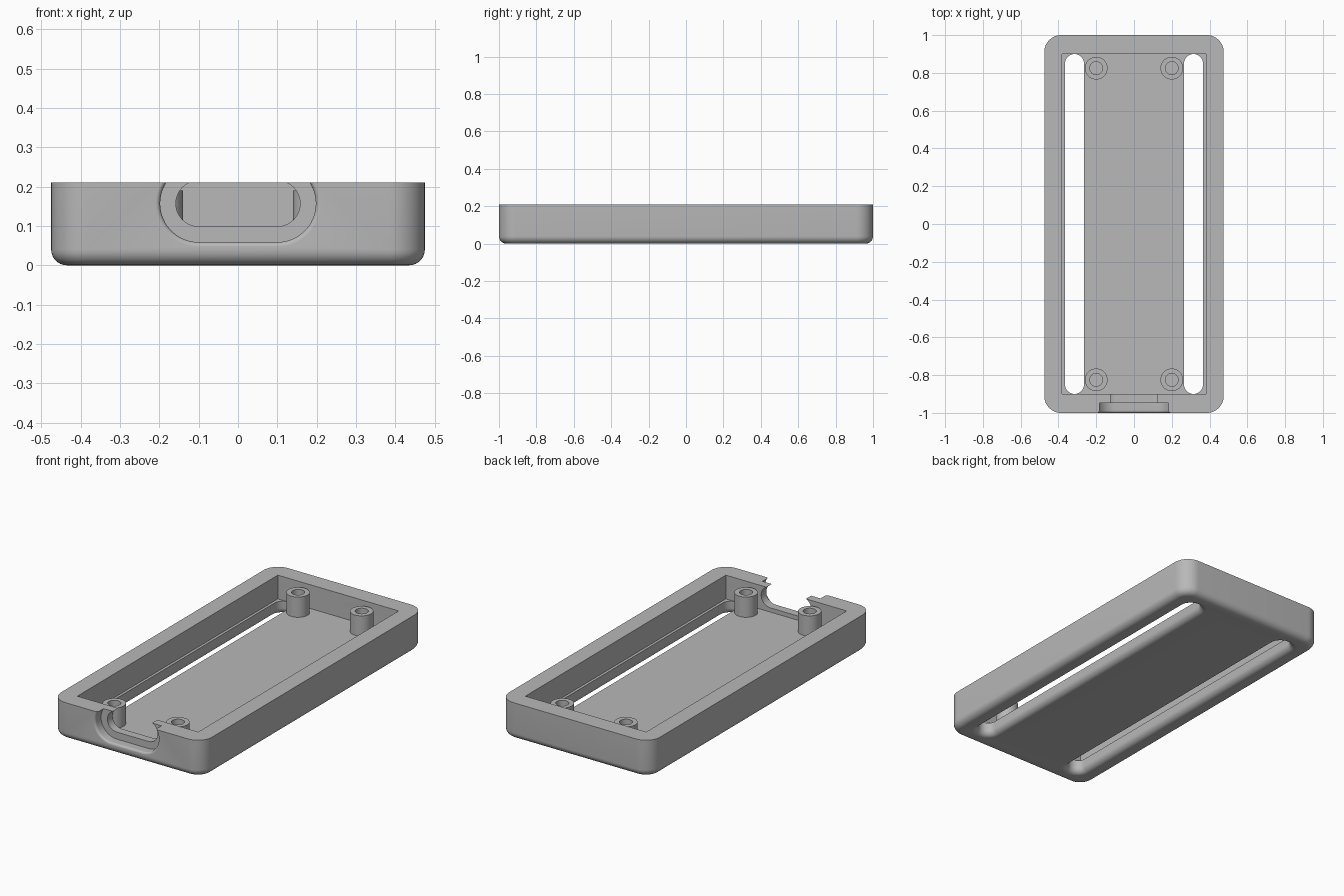
import bpy, bmesh, math
from mathutils import Matrix, Vector

if "Cube" in bpy.data.objects:
    bpy.data.objects.remove(bpy.data.objects["Cube"])

HX, HY, H, FLOOR = 0.475, 1.0, 0.21, 0.075

grey = bpy.data.materials.new("plain grey")
grey.use_nodes = True
colour = (0.48, 0.48, 0.48, 1)
grey.diffuse_color = colour
grey.node_tree.nodes["Principled BSDF"].inputs["Base Color"].default_value = colour


def outline(hx, hy, r, seg=12):
    """Rounded rectangle, counter-clockwise."""
    pts = []
    for k, (sx, sy) in enumerate([(1, 1), (-1, 1), (-1, -1), (1, -1)]):
        for i in range(seg + 1):
            a = math.pi / 2 * (k + i / seg)
            pts.append((sx * (hx - r) + r * math.cos(a), sy * (hy - r) + r * math.sin(a)))
    return pts


def loft(name, hx, hy, r, stations, matrix=Matrix()):
    """Solid through rounded rectangles, each station = (height, outline growth)."""
    bm = bmesh.new()
    rings = [[bm.verts.new((x, y, z)) for x, y in outline(hx + g, hy + g, r + g)]
             for z, g in stations]
    for a, b in zip(rings, rings[1:]):
        for i in range(len(a)):
            j = (i + 1) % len(a)
            bm.faces.new((a[i], a[j], b[j], b[i]))
    bm.faces.new(rings[0][::-1])
    bm.faces.new(rings[-1])
    bmesh.ops.remove_doubles(bm, verts=bm.verts, dist=1e-5)
    bmesh.ops.recalc_face_normals(bm, faces=bm.faces)
    bm.transform(matrix)
    mesh = bpy.data.meshes.new(name)
    bm.to_mesh(mesh)
    bm.free()
    obj = bpy.data.objects.new(name, mesh)
    bpy.context.collection.objects.link(obj)
    mesh.materials.append(grey)
    return obj


def fillet(radius, sign, steps=8):
    """Quarter-round stations from the outer face inwards."""
    out = []
    for i in range(steps + 1):
        a = math.pi / 2 * i / steps
        out.append((radius * (1 - math.cos(a)), sign * radius * (1 - math.sin(a))))
    return out


def cut(target, cutter):
    mod = target.modifiers.new(cutter.name, 'BOOLEAN')
    mod.operation = 'DIFFERENCE'
    mod.solver = 'EXACT'
    mod.object = cutter
    bpy.context.view_layer.objects.active = target
    bpy.ops.object.modifier_apply(modifier=mod.name)
    bpy.data.objects.remove(cutter)


def smooth(obj):
    bpy.ops.object.select_all(action='DESELECT')
    obj.select_set(True)
    bpy.context.view_layer.objects.active = obj
    bpy.ops.object.shade_smooth_by_angle(angle=math.radians(30))


# Tray with rounded corners and a rounded lower edge
tray = loft("tray", HX, HY, 0.09, fillet(0.04, -1) + [(H, 0)])
cut(tray, loft("cavity", 0.38, 0.9, 0.0001, [(FLOOR, 0), (H + 0.1, 0)]))

# Long floor slots, flared on the underside
for x in (-0.315, 0.315):
    flare = fillet(0.035, 1)
    cut(tray, loft("slot", 0.05, 0.9, 0.05, [(-0.05, flare[0][1])] + flare + [(FLOOR + 0.02, 0)],
                   Matrix.Translation((x, 0, 0))))

# Front port: filleted recess, then a narrower opening through the wall
to_front = Matrix.Translation((0, -HY, 0.157)) @ Matrix.Rotation(-math.pi / 2, 4, 'X')
edge = fillet(0.012, 1)
cut(tray, loft("port_recess", 0.198, 0.098, 0.098, [(-0.05, edge[0][1])] + edge + [(0.053, 0)], to_front))
cut(tray, loft("port_opening", 0.158, 0.058, 0.058, [(-0.05, 0), (0.15, 0)], to_front))
smooth(tray)

# Four hollow screw posts
for side, x in (("right", -0.2), ("left", 0.2)):
    for end, y in (("front", -0.825), ("back", 0.825)):
        place = Matrix.Translation((x, y, 0))
        post = loft(f"{end}_{side}_post", 0.06, 0.06, 0.06, [(FLOOR - 0.01, 0), (0.19, 0)], place)
        cut(post, loft("screw_hole", 0.034, 0.034, 0.034, [(FLOOR, 0), (H + 0.1, 0)], place))
        smooth(post)
